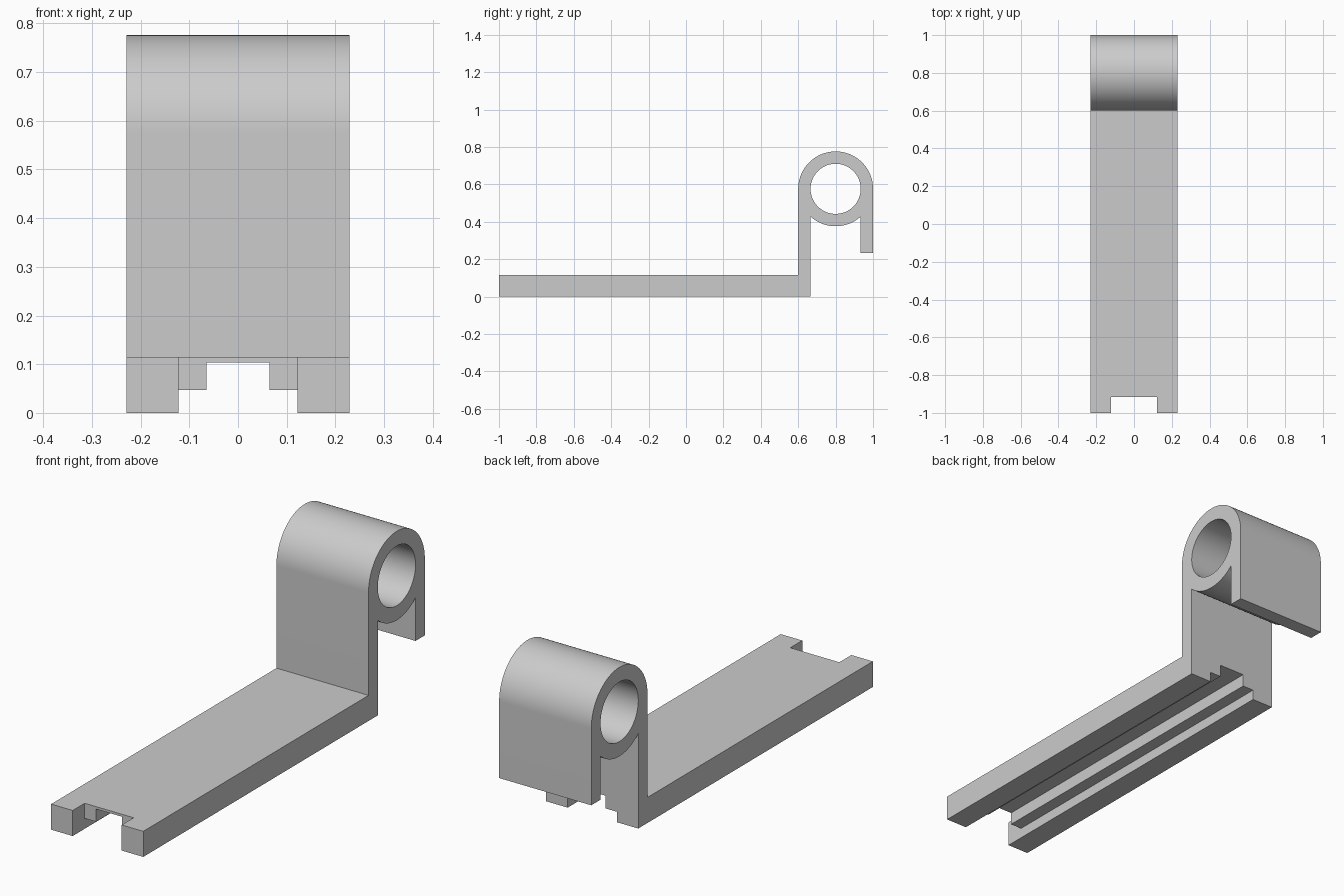
import bpy, bmesh
from math import sin, cos, pi, radians, acos

cube = bpy.data.objects.get("Cube")
if cube:
    bpy.data.objects.remove(cube, do_unlink=True)

HALF_W = 0.229               # half width of the whole bracket
CY, CZ = 0.8, 0.576          # barrel axis
R_OUT, R_IN = 0.2, 0.134
WALL = 0.066                 # thickness of wall and rear lip
BASE_H = 0.115

grey = bpy.data.materials.new("plain grey")
grey.use_nodes = True
colour = (0.6, 0.6, 0.6, 1)
grey.diffuse_color = colour
grey.node_tree.nodes["Principled BSDF"].inputs["Base Color"].default_value = colour


def arc(radius, start, end, steps):
    """Points (y, z) on a circle about the barrel axis."""
    angles = [start + (end - start) * i / steps for i in range(steps + 1)]
    return [(CY + radius * cos(a), CZ + radius * sin(a)) for a in angles]


def extrude(name, outline, half_width):
    """Solid made by sweeping a (y, z) outline across x."""
    bm = bmesh.new()
    face = bm.faces.new([bm.verts.new((-half_width, y, z)) for y, z in outline])
    swept = bmesh.ops.extrude_face_region(bm, geom=[face])["geom"]
    moved = [v for v in swept if isinstance(v, bmesh.types.BMVert)]
    bmesh.ops.translate(bm, verts=moved, vec=(2 * half_width, 0, 0))
    bmesh.ops.recalc_face_normals(bm, faces=bm.faces)
    mesh = bpy.data.meshes.new(name)
    bm.to_mesh(mesh)
    bm.free()
    mesh.materials.append(grey)
    obj = bpy.data.objects.new(name, mesh)
    bpy.context.collection.objects.link(obj)
    return obj


def box(name, half_width, y0, y1, z0, z1):
    return extrude(name, [(y0, z0), (y1, z0), (y1, z1), (y0, z1)], half_width)


# Base bar, upright wall, barrel and rear lip as one side profile
low = acos((R_OUT - WALL) / R_OUT)
outline = [(-1, 0), (CY - R_OUT + WALL, 0)]
outline += arc(R_OUT, pi + low, 2 * pi - low, 32)
outline += [(1 - WALL, 0.232), (1, 0.232)]
outline += arc(R_OUT, 0, pi, 64)
outline += [(CY - R_OUT, BASE_H), (-1, BASE_H)]
bracket = extrude("hinge_bracket", outline, HALF_W)

# Barrel bore, stepped channel underneath, and notch in the front end
cutters = [
    extrude("bore_cutter", arc(R_IN, 0, 2 * pi, 96)[:-1], 0.5),
    box("channel_cutter", 0.122, -1.2, 0.75, -0.1, 0.047),
    box("slot_cutter", 0.065, -1.2, 0.75, -0.1, 0.104),
    box("notch_cutter", 0.122, -1.2, -0.915, -0.1, 0.3),
]
bpy.ops.object.select_all(action="DESELECT")
bpy.context.view_layer.objects.active = bracket
bracket.select_set(True)
for cutter in cutters:
    cut = bracket.modifiers.new(cutter.name, "BOOLEAN")
    cut.operation = "DIFFERENCE"
    cut.solver = "EXACT"
    cut.object = cutter
    bpy.ops.object.modifier_apply(modifier=cut.name)
    bpy.data.objects.remove(cutter, do_unlink=True)

bpy.ops.object.shade_smooth_by_angle(angle=radians(30))
